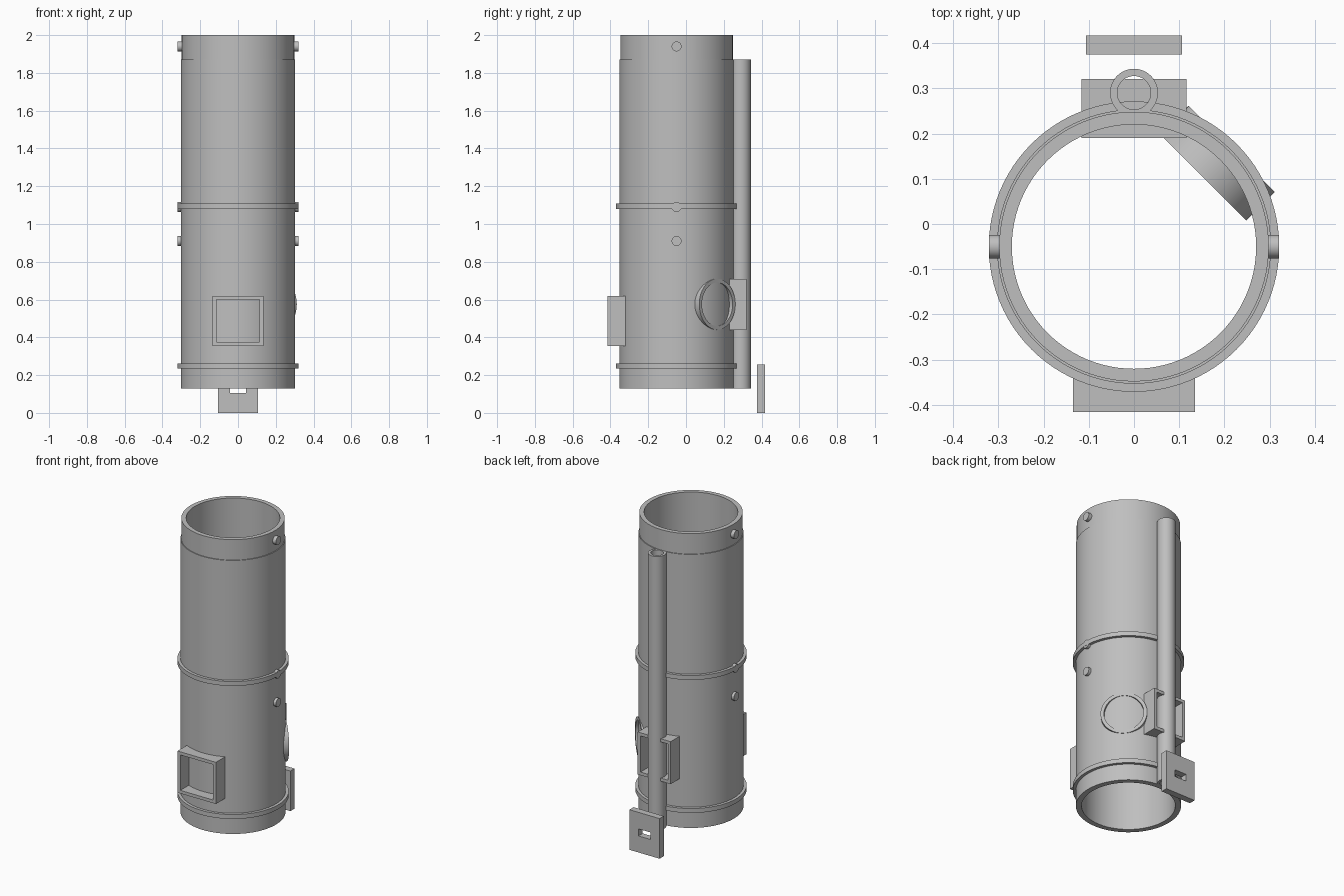
import bpy
import bmesh
import math
from mathutils import Matrix

cube = bpy.data.objects.get("Cube")
if cube:
    bpy.data.objects.remove(cube, do_unlink=True)

grey = bpy.data.materials.new("plain grey")
grey.use_nodes = True
grey.diffuse_color = (0.52, 0.52, 0.52, 1)
grey.node_tree.nodes["Principled BSDF"].inputs["Base Color"].default_value = grey.diffuse_color

AXIS_Y = -0.05   # the main barrel stands slightly forward of the centre


def finish(name, bm, matrix=Matrix()):
    """Turn a bmesh into a named object with smooth curves and sharp corners."""
    bmesh.ops.recalc_face_normals(bm, faces=bm.faces)
    mesh = bpy.data.meshes.new(name)
    bm.to_mesh(mesh)
    bm.free()
    mesh.transform(matrix)
    mesh.materials.append(grey)
    mesh.shade_smooth()
    mesh.set_sharp_from_angle(angle=math.radians(30))
    obj = bpy.data.objects.new(name, mesh)
    bpy.context.collection.objects.link(obj)
    return obj


def lathe(name, profile, matrix, steps=96):
    """Spin a closed (radius, height) profile around the local z axis."""
    bm = bmesh.new()
    loops = []
    for i in range(steps):
        a = 2 * math.pi * i / steps
        loops.append([bm.verts.new((r * math.cos(a), r * math.sin(a), z)) for r, z in profile])
    n = len(profile)
    for i in range(steps):
        a, b = loops[i], loops[(i + 1) % steps]
        for j in range(n):
            k = (j + 1) % n
            bm.faces.new((a[j], b[j], b[k], a[k]))
    return finish(name, bm, matrix)


def tube(name, r_in, r_out, z0, z1, matrix, steps=96):
    return lathe(name, [(r_in, z0), (r_out, z0), (r_out, z1), (r_in, z1)], matrix, steps)


def frame(name, outer, inner, y0, y1):
    """Rectangular plate or sleeve along y; rectangles are (half width, bottom, top)."""
    bm = bmesh.new()
    loops = []
    for (w, low, high), y in ((outer, y0), (outer, y1), (inner, y1), (inner, y0)):
        corners = ((-w, low), (w, low), (w, high), (-w, high))
        loops.append([bm.verts.new((x, y, z)) for x, z in corners])
    for i in range(4):
        a, b = loops[i], loops[(i + 1) % 4]
        for j in range(4):
            k = (j + 1) % 4
            bm.faces.new((a[j], a[k], b[k], b[j]))
    return finish(name, bm)


barrel_axis = Matrix.Translation((0, AXIS_Y, 0))

# Main barrel with a slightly narrower neck
lathe("barrel", [(0.27, 0.13), (0.303, 0.13), (0.303, 1.87), (0.298, 1.87),
                 (0.298, 2.0), (0.27, 2.0)], barrel_axis)

# Raised bands
for name, z in (("lower_band", 0.248), ("middle_band", 1.094)):
    tube(name, 0.29, 0.321, z - 0.014, z + 0.014, barrel_axis)

# Side pegs, mirrored left and right
for level, z in (("lower", 0.91), ("middle", 1.09), ("upper", 1.94)):
    for side, sign in (("left", 1), ("right", -1)):
        bm = bmesh.new()
        bmesh.ops.create_cone(bm, cap_ends=True, segments=32,
                              radius1=0.026, radius2=0.026, depth=0.04)
        place = Matrix.Translation((sign * 0.3, AXIS_Y, z)) @ Matrix.Rotation(math.pi / 2, 4, "Y")
        finish(f"{level}_{side}_peg", bm, place)

# Thin pipe up the back
tube("back_pipe", 0.037, 0.053, 0.13, 1.87, Matrix.Translation((0, 0.29, 0)), 48)

# Round collar set diagonally into the wall
collar_place = (Matrix.Translation((0, AXIS_Y, 0.575))
                @ Matrix.Rotation(math.pi / 4, 4, "Z")
                @ Matrix.Rotation(math.pi / 2, 4, "Y"))
tube("round_collar", 0.115, 0.135, 0.216, 0.305, collar_place, 64)

# Square frames front and back, and the loose slotted plate
frame("front_frame", (0.135, 0.355, 0.62), (0.115, 0.375, 0.6), -0.415, -0.32)
frame("back_frame", (0.116, 0.44, 0.71), (0.096, 0.46, 0.69), 0.19, 0.32)
frame("slotted_plate", (0.106, 0.0, 0.255), (0.042, 0.105, 0.15), 0.375, 0.417)
